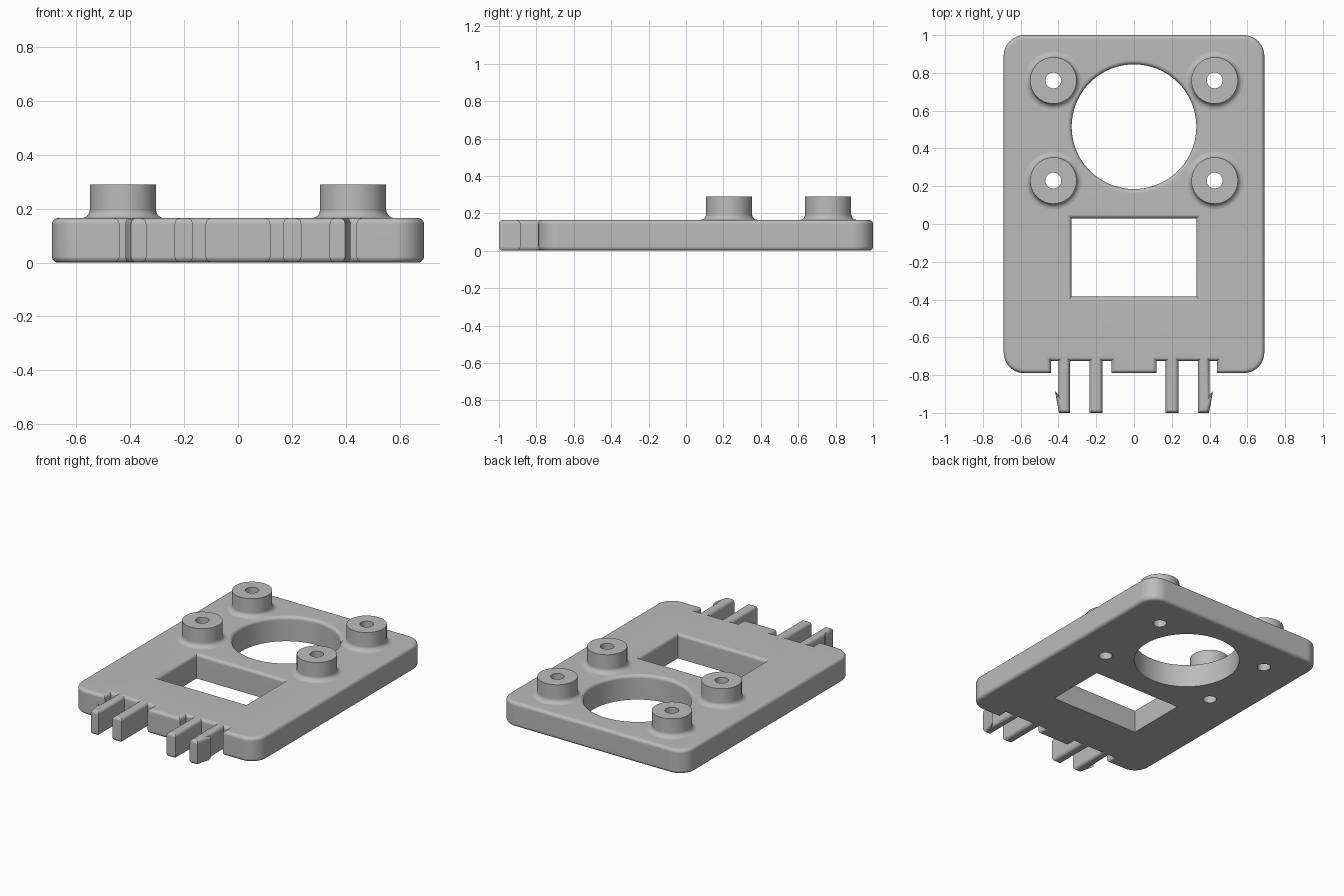
import bpy
import bmesh
from math import sin, cos, pi, radians
from mathutils import Vector

cube = bpy.data.objects.get("Cube")
if cube:
    bpy.data.objects.remove(cube, do_unlink=True)

THICK, ROUND, STEPS = 0.165, 0.022, 5
BOSS_R, BOSS_TOP, SCREW_R, FILLET = 0.123, 0.29, 0.042, 0.03

grey = bpy.data.materials.new("plain grey")
grey.use_nodes = True
grey.diffuse_color = (0.5, 0.5, 0.5, 1)
grey.node_tree.nodes["Principled BSDF"].inputs["Base Color"].default_value = (0.5, 0.5, 0.5, 1)


def arc(cx, cy, r, start, end, n):
    angles = [radians(start + (end - start) * i / n) for i in range(n + 1)]
    return [Vector((cx + r * cos(a), cy + r * sin(a))) for a in angles]


def circle(cx, cy, r, n=64):
    return arc(cx, cy, r, 0, 360, n)[:-1]


def inset(loop, d):
    """Move a loop to its left by d, with limited mitres."""
    out = []
    for i, p in enumerate(loop):
        a = (p - loop[i - 1]).normalized()
        b = (loop[(i + 1) % len(loop)] - p).normalized()
        n1, n2 = Vector((-a.y, a.x)), Vector((-b.y, b.x))
        m = (n1 + n2) / max(1 + n1.dot(n2), 0.2)
        if m.length > 1.5:
            m *= 1.5 / m.length
        out.append(p + m * d)
    return out


def ring(bm, loop, z):
    verts = [bm.verts.new((p.x, p.y, z)) for p in loop]
    edges = [bm.edges.new((v, verts[(i + 1) % len(verts)])) for i, v in enumerate(verts)]
    return verts, edges


def wall(bm, loop, sections):
    """Skin a loop through (inset, height) sections; return first and last edges."""
    rings = [ring(bm, inset(loop, d), z) for d, z in sections]
    for (lo, _), (hi, _) in zip(rings, rings[1:]):
        for i in range(len(lo)):
            j = (i + 1) % len(lo)
            bm.faces.new((lo[i], lo[j], hi[j], hi[i])).smooth = True
    return rings[0][1], rings[-1][1]


def cap(bm, edges, up):
    result = bmesh.ops.triangle_fill(bm, use_beauty=True, edges=edges, normal=(0, 0, up))
    for f in result["geom"]:
        if isinstance(f, bmesh.types.BMFace):
            f.normal_update()
            if f.normal.z * up < 0:
                f.normal_flip()


def finish(bm, name):
    bm.normal_update()
    for f in bm.faces:
        f.smooth = True
    for e in bm.edges:
        if len(e.link_faces) == 2 and e.calc_face_angle(0) > radians(32):
            e.smooth = False
    mesh = bpy.data.meshes.new(name)
    bm.to_mesh(mesh)
    bm.free()
    mesh.materials.append(grey)
    obj = bpy.data.objects.new(name, mesh)
    bpy.context.collection.objects.link(obj)
    mod = obj.modifiers.new("even shading", 'WEIGHTED_NORMAL')
    mod.keep_sharp = True


quarter = [pi / 2 * i / STEPS for i in range(STEPS + 1)]
top_round = [(ROUND * (1 - cos(a)), THICK - ROUND * (1 - sin(a))) for a in quarter]
bottom_round = [(d, THICK - z) for d, z in reversed(top_round)]

# Half outline: notch, plain leg, barbed leg, rounded corners
half = [Vector(p) for p in (
    (0.12, -0.79), (0.12, -0.725), (0.168, -0.725), (0.168, -1), (0.235, -1), (0.235, -0.725),
    (0.34, -0.725), (0.34, -1), (0.397, -1), (0.418, -0.885), (0.40, -0.905), (0.40, -0.725),
    (0.44, -0.725), (0.44, -0.79))]
half += arc(0.58, -0.68, 0.11, -90, 0, 12) + arc(0.58, 0.89, 0.11, 0, 90, 12)
outline = half + [Vector((-p.x, p.y)) for p in reversed(half)]

# Openings run clockwise so that the solid stays on their left
round_opening = circle(0, 0.515, 0.33, 96)[::-1]
square_opening = [Vector(p) for p in ((-0.33, -0.385), (-0.33, 0.03), (0.33, 0.03), (0.33, -0.385))]
boss_spots = [(x, y) for x in (-0.427, 0.427) for y in (0.23, 0.76)]

# Mounting plate with its clip legs
bm = bmesh.new()
low, high = wall(bm, outline, bottom_round + top_round)
for opening in (round_opening, square_opening):
    lo, hi = wall(bm, opening, [(0, 0)] + top_round)
    low += lo
    high += hi
for x, y in boss_spots:
    low += ring(bm, circle(x, y, SCREW_R), 0)[1]
    high += ring(bm, circle(x, y, BOSS_R + FILLET), THICK)[1]
cap(bm, low, -1)
cap(bm, high, 1)
finish(bm, "mounting_plate")

# Standoffs with filleted feet and screw holes through the plate
foot = [(-FILLET * (1 - sin(a)), THICK + FILLET * (1 - cos(a))) for a in quarter]
bore = BOSS_R - SCREW_R
for x, y in boss_spots:
    bm = bmesh.new()
    wall(bm, circle(x, y, BOSS_R), foot + [(0, BOSS_TOP), (bore, BOSS_TOP), (bore, 0)])
    side = "left" if x > 0 else "right"
    finish(bm, f"standoff_{'back' if y > 0.5 else 'front'}_{side}")
